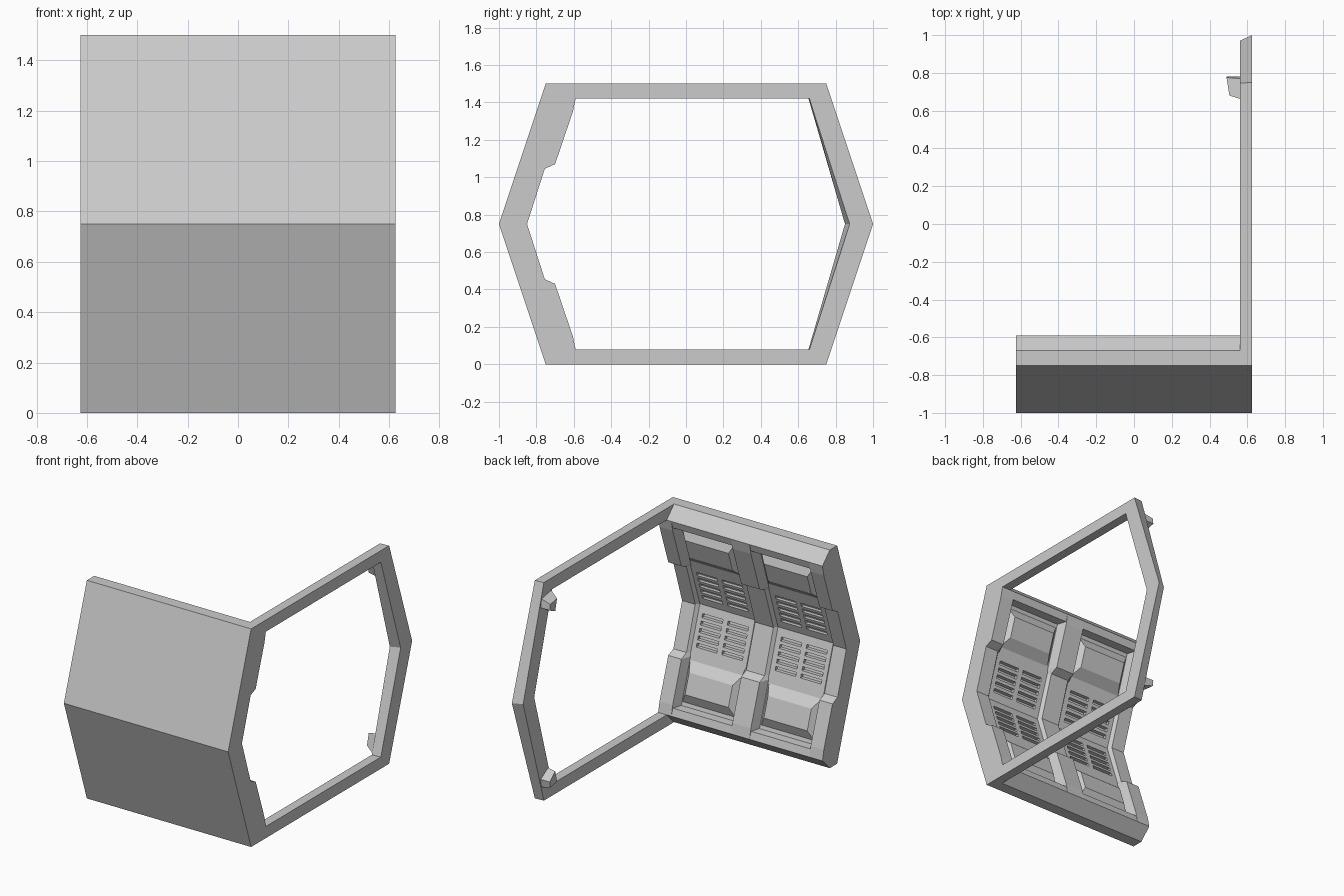
import bpy, bmesh

if "Cube" in bpy.data.objects:
    bpy.data.objects.remove(bpy.data.objects["Cube"])

HX = 0.625          # half width of the wall
MID = 0.75          # height of the horizontal mirror line


def panel_y(z, off=0.0):
    """Depth of the sloping inner panel at height z."""
    return -0.875 + abs(z - MID) / 3 + off


def loft_into(bm, sections):
    rings = [[bm.verts.new(p) for p in s] for s in sections]
    n = len(rings[0])
    for a, b in zip(rings, rings[1:]):
        for i in range(n):
            j = (i + 1) % n
            bm.faces.new((a[i], a[j], b[j], b[i]))
    bm.faces.new(rings[0][::-1])
    bm.faces.new(rings[-1])


def make(name, lofts):
    bm = bmesh.new()
    for sections in lofts:
        loft_into(bm, sections)
    bmesh.ops.recalc_face_normals(bm, faces=bm.faces)
    me = bpy.data.meshes.new(name)
    bm.to_mesh(me)
    bm.free()
    ob = bpy.data.objects.new(name, me)
    bpy.context.collection.objects.link(ob)
    return ob


def at_x(x, profile):
    return [(x, y, z) for y, z in profile]


def mirrored(half):
    """Lower half profile followed by its mirror image above."""
    return half + [(y, 2 * MID - z) for y, z in half[::-1] if z != MID]


# Wall body: outer shell, chamfered sills and inner panels
inner = [(-0.75, 0), (-0.67, 0), (-0.59, 0.08), (-0.605, 0.13),
         (panel_y(0.13), 0.13), (panel_y(MID), MID)]
body = mirrored(inner) + [(-1, MID)]
wall = make("wall_body", [[at_x(-HX, body), at_x(HX, body)]])

# Vent slots: two columns of five in each bay, above and below the middle
slots = []
for bay in (-0.3, 0.3):
    for col in (-0.097, 0.097):
        for side in (-1, 1):
            for i in range(5):
                z = MID + side * (0.065 + i * 0.045)
                x0, x1 = bay + col - 0.078, bay + col + 0.078
                z0, z1 = z - 0.0125, z + 0.0125
                slots.append([[(x0, panel_y(zz, o), z0) if k == 0 else p
                               for k, p in enumerate([(x0, panel_y(z0, o), z0), (x1, panel_y(z0, o), z0),
                                                      (x1, panel_y(z1, o), z1), (x0, panel_y(z1, o), z1)])
                               for zz in (z0,)] for o in (-0.025, 0.03)])
cutter = make("vent_cutter", slots)
mod = wall.modifiers.new("vents", 'BOOLEAN')
mod.object = cutter
mod.operation = 'DIFFERENCE'
mod.solver = 'EXACT'
bpy.context.view_layer.objects.active = wall
bpy.ops.object.modifier_apply(modifier="vents")
bpy.data.objects.remove(cutter)

# Pillars: thick feet and heads, thin middle, tapered flanks
front = mirrored([(-0.59, 0.08), (-0.605, 0.15), (-0.70, 0.43), (-0.755, 0.455), (-0.85, MID)])
back = [(-0.72, 1.43), (-0.95, MID), (-0.72, 0.07)]
full = front + back
base = [(panel_y(z, -0.01), z) for y, z in front] + back
make("centre_pillar", [[at_x(-0.095, base), at_x(-0.07, full), at_x(0.07, full), at_x(0.095, base)]])
for s, name in ((-1, "left_pillar"), (1, "right_pillar")):
    make(name, [[at_x(s * 0.50, base), at_x(s * 0.525, full), at_x(s * HX, full)]])

# Raised bevelled plates near the floor and the ceiling of each bay
plates = []
for bay in (-0.3, 0.3):
    for flip in (False, True):
        secs = []
        for hw, z0, z1, o in ((0.21, 0.14, 0.42, -0.01), (0.165, 0.22, 0.355, 0.045)):
            if flip:
                z0, z1 = 2 * MID - z0, 2 * MID - z1
            secs.append([(bay - hw, panel_y(z0, o), z0), (bay + hw, panel_y(z0, o), z0),
                         (bay + hw, panel_y(z1, o), z1), (bay - hw, panel_y(z1, o), z1)])
        plates.append(secs)
make("raised_plates", plates)

# Open side frame: floor beam, bent back post and ceiling beam in one sweep


def frame_section(outer, inner_pt, outer_in, inner_in):
    return [(HX, *outer), (0.56, *outer_in), (0.56, *inner_in), (HX, *inner_pt)]


frame = []
for o, i, oi, ii in (((-0.70, 0), (-0.65, 0.08), (-0.70, 0), (-0.65, 0.08)),
                     ((0.75, 0), (0.66, 0.08), (0.745, 0), (0.655, 0.08)),
                     ((1, MID), (0.875, MID), (0.97, MID), (0.85, MID)),
                     ((0.75, 1.5), (0.66, 1.42), (0.745, 1.5), (0.655, 1.42)),
                     ((-0.70, 1.5), (-0.65, 1.42), (-0.70, 1.5), (-0.65, 1.42))):
    frame.append(frame_section(o, i, oi, ii))
make("side_frame", [frame])

# Small wedge tabs on the back post
tabs = []
for flip in (False, True):
    secs = [[(0.57, 0.66, 0.08), (0.57, 0.77, 0.10), (0.57, 0.78, 0.16), (0.57, 0.70, 0.21)],
            [(0.505, 0.68, 0.12), (0.49, 0.775, 0.12), (0.49, 0.78, 0.16), (0.505, 0.70, 0.20)]]
    if flip:
        secs = [[(x, y, 2 * MID - z) for x, y, z in s] for s in secs]
    tabs.append(secs)
make("post_tabs", tabs)
